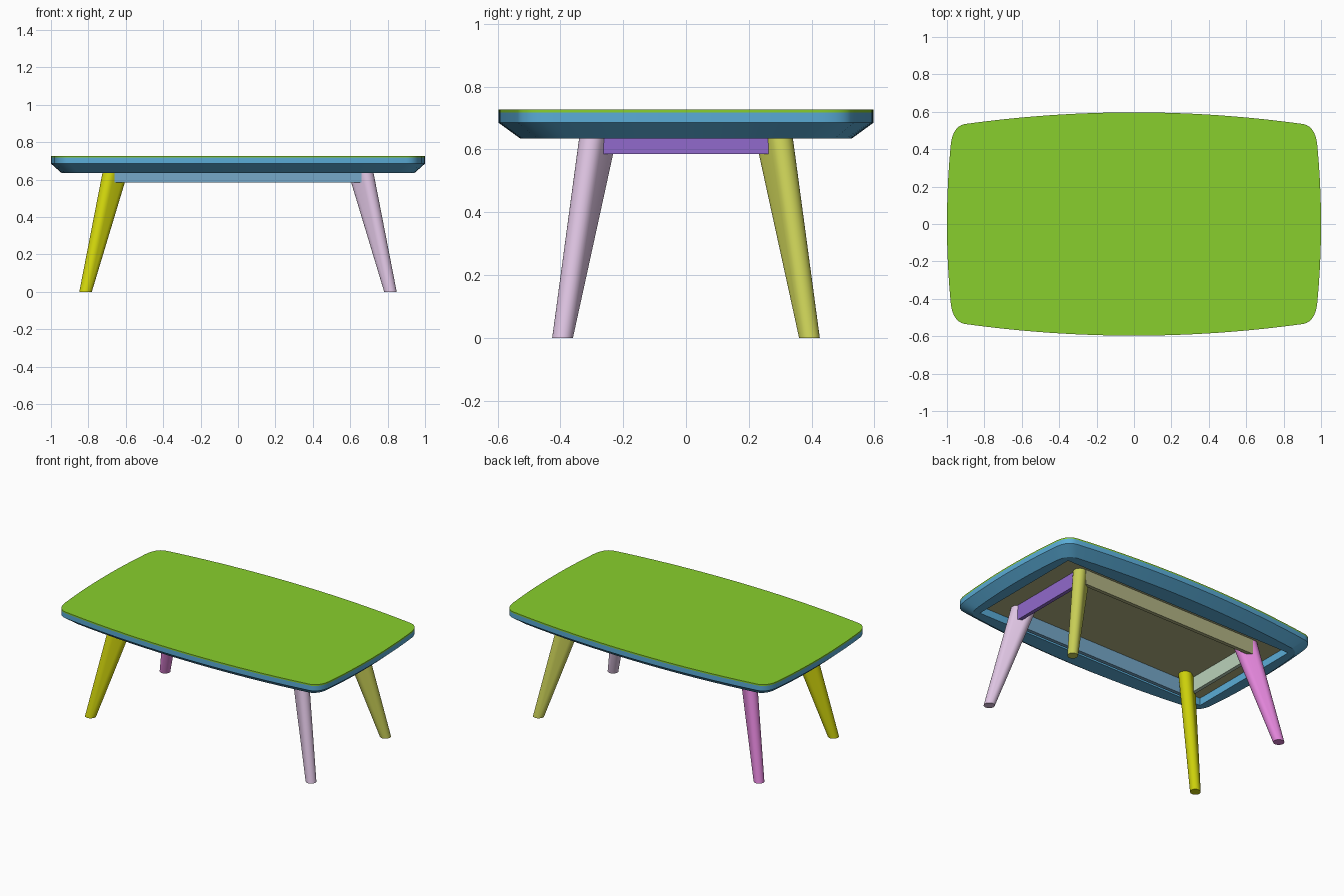
import bpy
import bmesh
from math import cos, sin, pi, radians, atan2

if "Cube" in bpy.data.objects:
    bpy.data.objects.remove(bpy.data.objects["Cube"], do_unlink=True)


def material(name, r, g, b):
    """Flat material from display values 0-255, stored as linear."""
    colour = [((c / 255 + 0.055) / 1.055) ** 2.4 if c > 10 else c / 3295
              for c in (r, g, b)] + [1.0]
    mat = bpy.data.materials.new(name)
    mat.use_nodes = True
    mat.diffuse_color = colour
    mat.node_tree.nodes["Principled BSDF"].inputs["Base Color"].default_value = colour
    return mat


GREEN = material("leaf_green", 137, 207, 45)
BLUE = material("sky_blue", 90, 172, 215)
YELLOW = material("bright_yellow", 212, 216, 12)
OLIVE = material("soft_yellow", 204, 210, 88)
MAUVE = material("pale_mauve", 222, 196, 226)
ORCHID = material("orchid_pink", 224, 132, 216)
PURPLE = material("purple", 145, 106, 204)
SLATE = material("slate_blue", 118, 168, 200)
KHAKI = material("khaki", 178, 180, 132)
SAGE = material("pale_sage", 186, 210, 186)


def loft(name, loops, mat, cap_first=True, cap_last=True):
    """Skin a stack of equal-length loops, with optional end caps."""
    bm = bmesh.new()
    rings = [[bm.verts.new(p) for p in loop] for loop in loops]
    n = len(rings[0])
    for a, b in zip(rings, rings[1:]):
        for i in range(n):
            j = (i + 1) % n
            bm.faces.new((a[i], a[j], b[j], b[i]))
    if cap_first:
        bm.faces.new(rings[0])
    if cap_last:
        bm.faces.new(rings[-1])
    bmesh.ops.remove_doubles(bm, verts=bm.verts, dist=0.0002)
    bmesh.ops.recalc_face_normals(bm, faces=bm.faces)
    mesh = bpy.data.meshes.new(name)
    bm.to_mesh(mesh)
    bm.free()
    mesh.polygons.foreach_set("use_smooth", [True] * len(mesh.polygons))
    mesh.set_sharp_from_angle(angle=radians(30))
    mesh.materials.append(mat)
    obj = bpy.data.objects.new(name, mesh)
    bpy.context.scene.collection.objects.link(obj)
    return obj


def box(name, x0, x1, y0, y1, z0, z1, mat):
    base = [(x0, y0), (x1, y0), (x1, y1), (x0, y1)]
    return loft(name, [[(x, y, z) for x, y in base] for z in (z0, z1)], mat)


# Bowed tabletop outline: one quarter, then mirrored round
def quarter():
    pts = []
    for i in range(13):
        x = 0.9 * i / 12
        pts.append((x, 0.597 - 0.062 * (x / 0.9) ** 2))
    for i in range(1, 10):
        t = i / 10
        a, b, c = (1 - t) ** 2, 2 * t * (1 - t), t * t
        pts.append((a * 0.9 + b * 0.97 + c * 0.98, a * 0.535 + b * 0.525 + c * 0.42))
    for i in range(9):
        y = 0.42 * (1 - i / 8)
        pts.append((1 - 0.02 * (y / 0.42) ** 2, y))
    return pts


q = quarter()
outline = (q + [(x, -y) for x, y in reversed(q[:-1])]
           + [(-x, -y) for x, y in q[1:]]
           + [(-x, y) for x, y in reversed(q[1:-1])])

HOLE_X, HOLE_Y = 0.87, 0.415
BOTTOM, UNDER, DECK, TOP = 0.635, 0.685, 0.718, 0.727


def ring(z, sx=1.0, sy=1.0):
    return [(x * sx, y * sy, z) for x, y in outline]


def hole(z):
    return [(max(-HOLE_X, min(HOLE_X, x)), max(-HOLE_Y, min(HOLE_Y, y)), z)
            for x, y in outline]


# Tabletop: surface sheet, chamfered rim with rectangular recess, inner panel
loft("tabletop_surface", [ring(DECK), ring(TOP)], GREEN)
loft("tabletop_rim",
     [hole(UNDER + 0.01), hole(BOTTOM), ring(BOTTOM, 0.943, 0.885), ring(UNDER), ring(DECK)],
     BLUE, cap_first=False, cap_last=False)
box("underside_panel", -HOLE_X - 0.01, HOLE_X + 0.01, -HOLE_Y - 0.01, HOLE_Y + 0.01,
    UNDER, DECK - 0.006, KHAKI)

# Aprons between the legs
A0, A1 = 0.585, UNDER
box("front_apron", -0.66, 0.66, -0.335, -0.31, A0, A1, SLATE)
box("back_apron", -0.66, 0.66, 0.31, 0.335, A0, A1, KHAKI)
box("left_apron", 0.675, 0.7, -0.265, 0.265, A0, A1, PURPLE)
box("right_apron", -0.7, -0.675, -0.265, 0.265, A0, A1, SAGE)


# Splayed legs: round foot widening to a slot-shaped top
def slot(cx, cy, z, half, r, angle, sx, sy, steps=12):
    pts = []
    for side in (0, 1):
        shift = half if side == 0 else -half
        for i in range(steps + 1):
            a = -pi / 2 + pi * i / steps + pi * side
            u, v = shift + r * cos(a), r * sin(a)
            x = cx + u * cos(angle) - v * sin(angle)
            y = cy + u * sin(angle) + v * cos(angle)
            pts.append((sx * x, sy * y, z))
    return pts


def leg(name, sx, sy, mat):
    foot, head = (0.815, 0.393), (0.645, 0.272)
    angle = atan2(foot[1] - head[1], foot[0] - head[0])
    loft(name, [slot(*foot, 0, 0.002, 0.032, angle, sx, sy),
                slot(*head, UNDER, 0.036, 0.041, angle, sx, sy)], mat)


leg("front_left_leg", 1, -1, MAUVE)
leg("front_right_leg", -1, -1, YELLOW)
leg("back_left_leg", 1, 1, OLIVE)
leg("back_right_leg", -1, 1, ORCHID)
